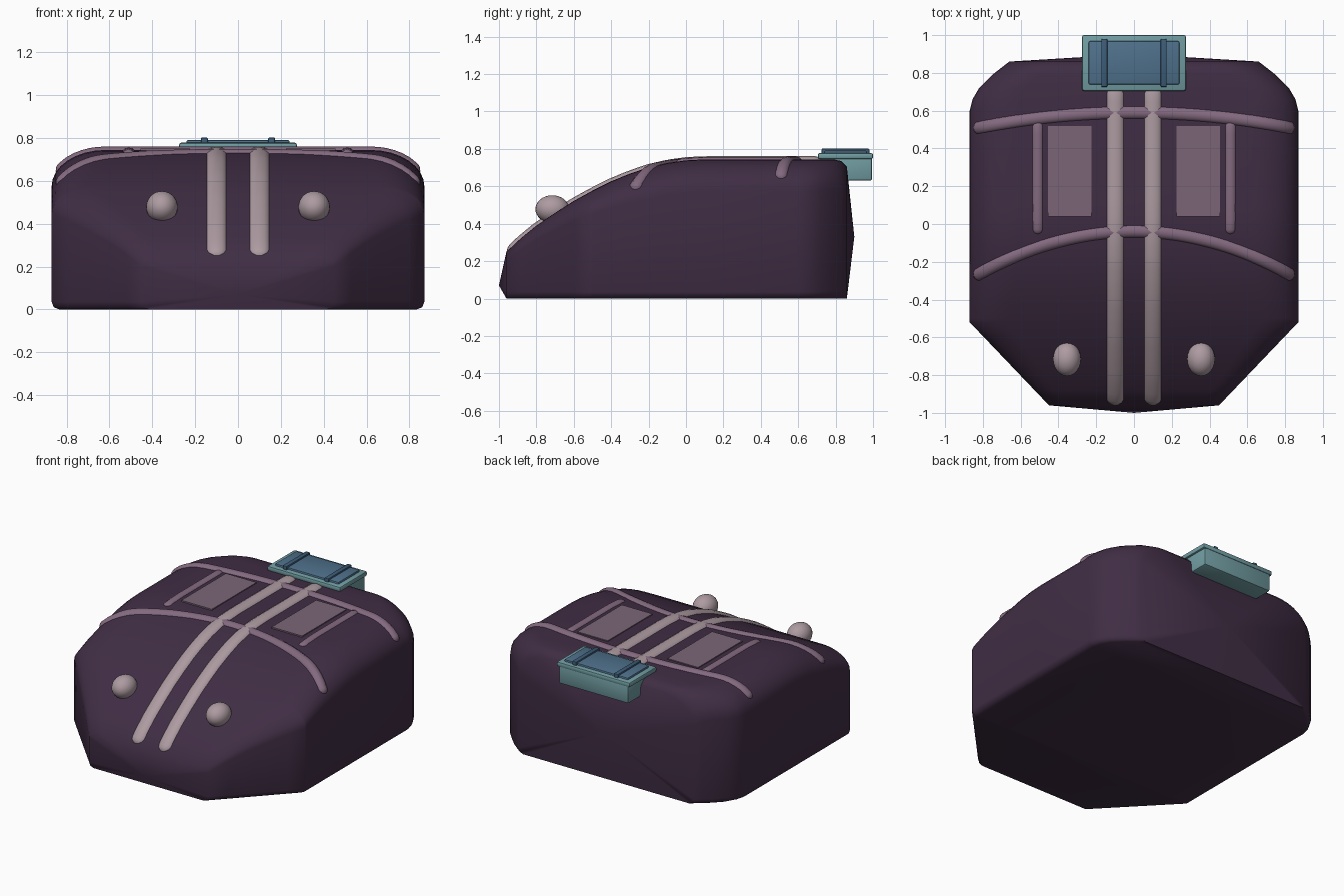
import bpy, bmesh, math
from mathutils import Vector

if "Cube" in bpy.data.objects:
    bpy.data.objects.remove(bpy.data.objects["Cube"])


def material(name, rgb):
    m = bpy.data.materials.new(name)
    m.diffuse_color = (*[(c / 255) ** 2.2 for c in rgb], 1)
    m.use_nodes = True
    m.node_tree.nodes["Principled BSDF"].inputs["Base Color"].default_value = m.diffuse_color
    return m


PLUM = material("dark plum", (66, 49, 70))
STRAP = material("pale mauve", (172, 154, 160))
BAND = material("mauve", (130, 105, 126))
PATCH = material("dusky mauve", (122, 101, 118))
TEAL = material("teal", (112, 155, 160))
BLUE = material("slate blue", (80, 112, 138))
NAVY = material("dark slate blue", (62, 92, 118))


def finish(name, bm, mat, angle=45):
    bmesh.ops.recalc_face_normals(bm, faces=bm.faces)
    me = bpy.data.meshes.new(name)
    bm.to_mesh(me)
    bm.free()
    me.materials.append(mat)
    ob = bpy.data.objects.new(name, me)
    bpy.context.collection.objects.link(ob)
    bpy.ops.object.select_all(action='DESELECT')
    bpy.context.view_layer.objects.active = ob
    ob.select_set(True)
    bpy.ops.object.shade_smooth_by_angle(angle=math.radians(angle))
    return ob


def interp(table, y):
    if y <= table[0][0]:
        return table[0][1]
    for (a, u), (b, v) in zip(table, table[1:]):
        if y <= b:
            return u + (v - u) * (y - a) / (b - a)
    return table[-1][1]


# Body tables along y: top height, half width, shoulder size
HEIGHT = [(-.96, .25), (-.88, .325), (-.8, .39), (-.7, .458), (-.6, .522), (-.5, .577), (-.4, .627),
          (-.3, .668), (-.2, .702), (-.1, .725), (0, .739), (.1, .744), (.79, .744), (.83, .735), (.86, .705)]
WIDTH = [(-.96, .45), (-.52, .87), (.6, .87), (.66, .855), (.72, .82), (.79, .75), (.86, .66)]
SHOULDER_X = [(-.96, .1), (-.52, .2), (-.2, .25), (.86, .25)]
SHOULDER_Z = [(-.96, .05), (-.52, .12), (-.2, .17), (.86, .17)]


def surf(x, y):
    h, w = interp(HEIGHT, y), interp(WIDTH, y)
    rx, rz = interp(SHOULDER_X, y), interp(SHOULDER_Z, y)
    u = min(1, max(0, (abs(x) - w + rx) / rx))
    return h - rz * (1 - math.sqrt(1 - u * u))


def normal(x, y, e=.02):
    return Vector((surf(x - e, y) - surf(x + e, y), surf(x, y - e) - surf(x, y + e), 2 * e)).normalized()


# Body: cross-sections lofted from front to back, closed by shallow points
def section(y):
    h, w = interp(HEIGHT, y), interp(WIDTH, y)
    rx, rz, b = interp(SHOULDER_X, y), interp(SHOULDER_Z, y), .035
    half = [(w - b + b * math.sin(a), b - b * math.cos(a)) for a in (0, math.pi / 4, math.pi / 2)]
    for i in range(9):
        a = math.pi / 2 * i / 8
        half.append((w - rx + rx * math.cos(a), h - rz + rz * math.sin(a)))
    return [(x, y, z) for x, z in half] + [(-x, y, z) for x, z in reversed(half)]


bm = bmesh.new()
rings = [[bm.verts.new(p) for p in section(y)]
         for y in sorted({p[0] for p in HEIGHT + WIDTH})]
n = len(rings[0])
for r, s in zip(rings, rings[1:]):
    for i in range(n):
        bm.faces.new((r[i], r[(i + 1) % n], s[(i + 1) % n], s[i]))
for ring, tip in ((rings[0], (0, -1, .07)), (rings[-1], (0, .9, .33))):
    v = bm.verts.new(tip)
    for i in range(n):
        bm.faces.new((ring[i], ring[(i + 1) % n], v))
finish("body", bm, PLUM, 50)


# Flattened tube laid on the body surface along an (x, y) path
def strap(name, path, half_width, thick, sink, mat, sides=12):
    pts = [Vector((x, y, surf(x, y))) for x, y in path]
    bm = bmesh.new()
    loops = []
    last = len(pts) - 1
    for i, p in enumerate(pts):
        t = (pts[min(i + 1, last)] - pts[max(i - 1, 0)]).normalized()
        nrm = normal(p.x, p.y)
        side = t.cross(nrm).normalized()
        nrm = side.cross(t)
        c = p - nrm * sink
        stations = [(0, 1)]
        if i == 0:
            stations = [(-.8 * half_width, .45), (-.4 * half_width, .85), (0, 1)]
        elif i == last:
            stations = [(0, 1), (.4 * half_width, .85), (.8 * half_width, .45)]
        for d, k in stations:
            loops.append([bm.verts.new(c + t * d + side * half_width * k * math.cos(a) + nrm * thick * k * math.sin(a))
                          for a in (2 * math.pi * j / sides for j in range(sides))])
    for r, s in zip(loops, loops[1:]):
        for j in range(sides):
            bm.faces.new((r[j], r[(j + 1) % sides], s[(j + 1) % sides], s[j]))
    bm.faces.new(loops[0])
    bm.faces.new(loops[-1])
    finish(name, bm, mat, 60)


def steps(a, b, count):
    return [a + (b - a) * i / count for i in range(count + 1)]


def box(name, lo, hi, mat, bevel=0.0):
    bm = bmesh.new()
    bmesh.ops.create_cube(bm, size=1)
    for v in bm.verts:
        v.co = [(l + h) / 2 + c * (h - l) for l, h, c in zip(lo, hi, v.co)]
    if bevel:
        bmesh.ops.bevel(bm, geom=bm.edges[:], offset=bevel, segments=2, profile=.5, affect='EDGES')
    return finish(name, bm, mat, 35)


# Cross bands curving over the shoulders
for name, y0, drop in (("front_band", -.04, .24), ("rear_band", .59, .085)):
    strap(name, [(x, y0 - drop * (x / .85) ** 2) for x in steps(-.83, .83, 48)], .037, .033, .017, BAND)

for s, label in ((-1, "left"), (1, "right")):
    # Long strap, short strap and flat patch
    strap(label + "_long_strap", [(s * .1, y) for y in steps(-.93, .69, 40)], .05, .03, .013, STRAP)
    strap(label + "_short_strap", [(s * .51, y) for y in steps(-.03, .52, 12)], .034, .03, .018, BAND)
    xs = sorted((s * .225, s * .455))
    box(label + "_patch", (xs[0], .04, .72), (xs[1], .52, .75), PATCH)
    # Eye
    bm = bmesh.new()
    bmesh.ops.create_uvsphere(bm, u_segments=24, v_segments=16, radius=1)
    for v in bm.verts:
        v.co = (s * .355 + v.co.x * .074, -.715 + v.co.y * .09, .478 + v.co.z * .074)
    finish(label + "_eye", bm, STRAP, 60)
    # Lid rib
    box(label + "_lid_rib", (s * .157 - .016, .725, .76), (s * .157 + .016, .98, .802), NAVY, .006)

# Case at the back with its rim and lid
box("case", (-.262, .72, .63), (.262, .995, .768), TEAL, .012)
box("case_rim", (-.275, .705, .745), (.275, 1.0, .778), TEAL, .01)
box("case_lid", (-.24, .738, .76), (.24, .968, .791), BLUE, .008)
